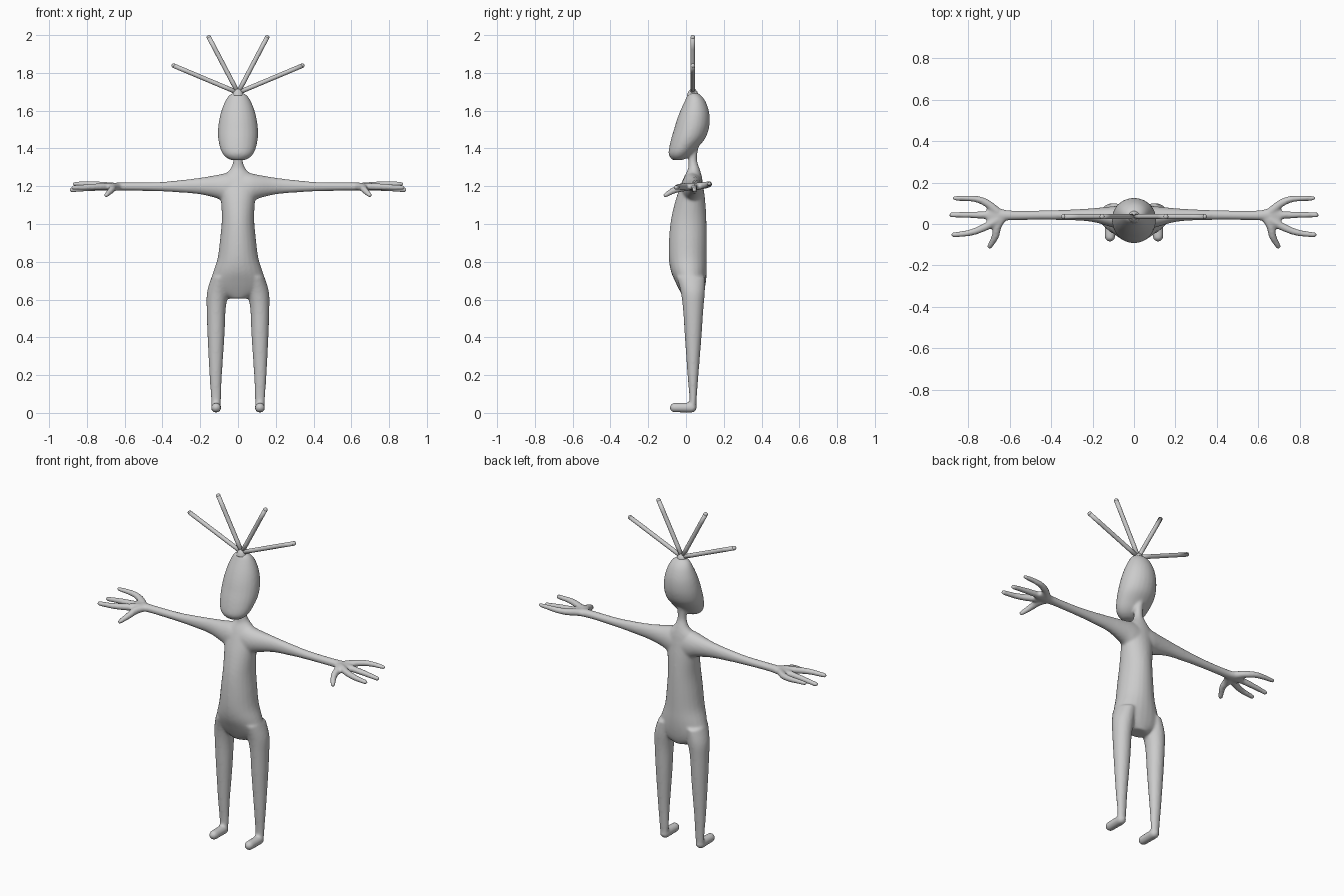
import bpy, bmesh, math
from mathutils import Vector, Matrix

cube = bpy.data.objects.get("Cube")
if cube:
    bpy.data.objects.remove(cube)

GREY = (0.6, 0.6, 0.6, 1)
grey = bpy.data.materials.new("clay grey")
grey.use_nodes = True
grey.diffuse_color = GREY
grey.node_tree.nodes["Principled BSDF"].inputs["Base Color"].default_value = GREY

SIDES = 24


def spline(rows, steps=4):
    """Catmull-Rom resampling of a list of number tuples."""
    pts = [Vector(r) for r in rows]
    pts = [pts[0]] + pts + [pts[-1]]
    out = []
    for a, b, c, d in zip(pts, pts[1:], pts[2:], pts[3:]):
        for i in range(steps):
            t = i / steps
            out.append(b + (c - a) * (t / 2) + (2 * a - 5 * b + 4 * c - d) * (t * t / 2)
                       + (3 * b - 3 * c + d - a) * (t ** 3 / 2))
    return out + [pts[-1]]


def skin_rings(bm, rings):
    """Closed surface through a series of rings."""
    loops = [[bm.verts.new(p) for p in ring] for ring in rings]
    for lo, hi in zip(loops, loops[1:]):
        for i in range(len(lo)):
            j = (i + 1) % len(lo)
            bm.faces.new((lo[i], lo[j], hi[j], hi[i]))
    bm.faces.new(loops[0][::-1])
    bm.faces.new(loops[-1])


def loft(bm, rows, place):
    """Elliptic sections; each row is position, then low and high bounds on two axes."""
    rings = []
    for t, a0, a1, b0, b1 in spline(rows):
        ring = []
        for i in range(SIDES):
            ang = math.tau * i / SIDES
            a = (a0 + a1 + (a1 - a0) * math.cos(ang)) / 2
            b = (b0 + b1 + (b1 - b0) * math.sin(ang)) / 2
            ring.append(place(t, a, b))
        rings.append(ring)
    skin_rings(bm, rings)


def tube(bm, rows, side=1):
    """Round-ended tube; each row is x, y, z, radius."""
    pts = spline([(x * side, y, z, r) for x, y, z, r in rows])
    rings = []
    for i, p in enumerate(pts):
        ahead, behind = pts[min(i + 1, len(pts) - 1)], pts[max(i - 1, 0)]
        turn = (ahead - behind).to_3d().to_track_quat('Z', 'Y')
        rings.append([p.to_3d() + turn @ Vector((math.cos(k) * p.w, math.sin(k) * p.w, 0))
                      for k in (math.tau * n / SIDES for n in range(SIDES))])
    skin_rings(bm, rings)
    for p in (pts[0], pts[-1]):
        bmesh.ops.create_uvsphere(bm, u_segments=SIDES, v_segments=12, radius=p.w,
                                  matrix=Matrix.Translation(p.to_3d()))


def finish(name, bm):
    bmesh.ops.recalc_face_normals(bm, faces=bm.faces)
    mesh = bpy.data.meshes.new(name)
    bm.to_mesh(mesh)
    bm.free()
    mesh.materials.append(grey)
    mesh.shade_smooth()
    obj = bpy.data.objects.new(name, mesh)
    bpy.context.collection.objects.link(obj)
    return obj


body = bmesh.new()

# Torso and neck, from the hips up: height, width bounds, depth bounds
torso = [(.605, .05, -.01, .08), (.64, .12, -.03, .095), (.69, .145, -.055, .105),
         (.75, .13, -.08, .11), (.82, .108, -.091, .11), (.92, .095, -.09, .11),
         (1.02, .086, -.08, .108), (1.12, .09, -.057, .102), (1.2, .1, -.03, .092),
         (1.25, .082, -.01, .084), (1.29, .042, .01, .073), (1.33, .026, .013, .06),
         (1.37, .025, .012, .06), (1.42, .025, .0, .07)]
loft(body, [(z, -w, w, f, b) for z, w, f, b in torso], lambda t, a, b: (a, b, t))

# Head, leaning forward to the chin
head = [(1.338, .035, -.07, -.02), (1.35, .06, -.082, .005), (1.37, .08, -.092, .03),
        (1.4, .094, -.09, .057), (1.45, .105, -.079, .1), (1.5, .106, -.064, .12),
        (1.55, .1, -.049, .126), (1.6, .088, -.03, .121), (1.65, .068, -.007, .103),
        (1.68, .048, .008, .08), (1.694, .025, .02, .06)]
loft(body, [(z, -w, w, f, b) for z, w, f, b in head], lambda t, a, b: (a, b, t))

# Limbs
leg = [(.03, .092, .14, .015, .055), (.08, .09, .143, .018, .057), (.2, .085, .151, .008, .066),
       (.4, .072, .161, -.006, .082), (.55, .065, .166, -.016, .092),
       (.64, .05, .164, -.028, .1), (.72, .04, .14, -.05, .1)]
arm = [(.0, -.025, .09, 1.1, 1.27), (.06, -.025, .09, 1.11, 1.27), (.11, -.015, .085, 1.135, 1.26),
       (.2, .01, .076, 1.157, 1.245), (.3, .018, .07, 1.166, 1.233), (.42, .02, .066, 1.173, 1.222),
       (.55, .019, .064, 1.176, 1.22), (.62, .016, .068, 1.176, 1.22),
       (.67, .004, .082, 1.177, 1.217), (.71, .005, .08, 1.18, 1.212)]

# Fingers, thumb and foot as tubes
digits = [[(.66, .06, 1.2, .02), (.71, .1, 1.205, .019), (.77, .122, 1.21, .016), (.865, .124, 1.213, .012)],
          [(.66, .042, 1.197, .02), (.76, .044, 1.192, .017), (.882, .044, 1.18, .013)],
          [(.66, .02, 1.2, .02), (.72, -.015, 1.198, .019), (.79, -.042, 1.196, .016), (.87, -.052, 1.193, .013)],
          [(.63, .035, 1.198, .019), (.66, -.01, 1.193, .021), (.67, -.06, 1.18, .018), (.697, -.108, 1.153, .013)]]
foot = [(.116, .03, .028, .027), (.116, -.02, .028, .026), (.116, -.06, .028, .026)]

for side in (1, -1):
    loft(body, leg, lambda t, a, b: (a * side, b, t))
    loft(body, arm, lambda t, a, b: (t * side, a, b))
    for path in digits + [foot]:
        tube(body, path, side)

# Fuse the parts into one soft skin
figure = finish("body", body)
remesh = figure.modifiers.new("fuse", 'REMESH')
remesh.mode = 'VOXEL'
remesh.voxel_size = .007
remesh.use_smooth_shade = True
soften = figure.modifiers.new("soften", 'SMOOTH')
soften.factor = .5
soften.iterations = 8

# Hair spikes fanning out of a small knob
hair = bmesh.new()
loft(hair, [(1.68, -.03, .03, .005, .065), (1.7, -.024, .024, .012, .06), (1.715, -.012, .012, .024, .048)],
     lambda t, a, b: (a, b, t))
for side in (1, -1):
    for x, z in ((.34, 1.838), (.154, 1.988)):
        tube(hair, [(0, .036, 1.695, .012), (x, .036, z, .012)], side)
finish("hair_spikes", hair)
